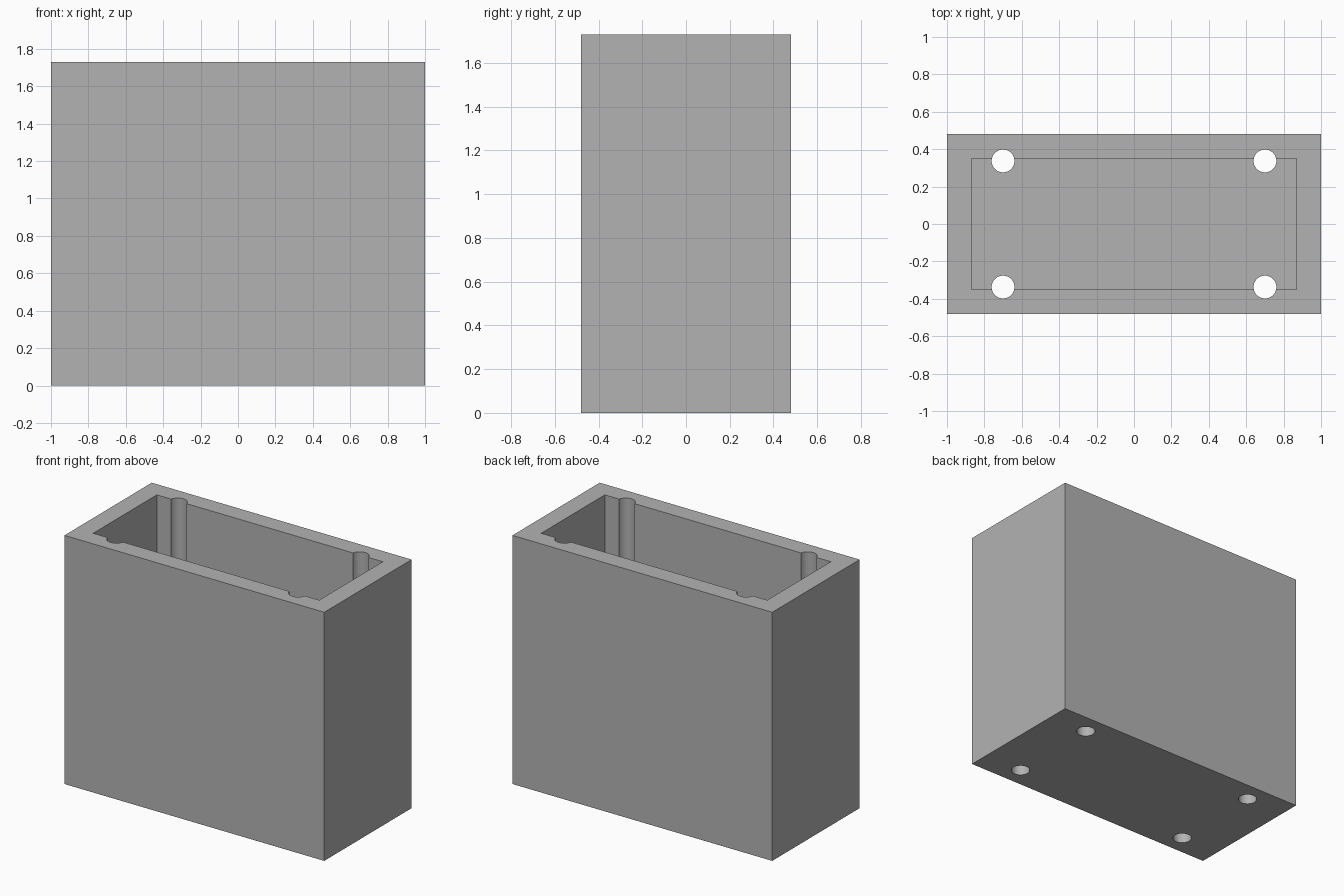
import bpy
from mathutils import Vector

cube = bpy.data.objects.get("Cube")
if cube:
    bpy.data.objects.remove(cube, do_unlink=True)

WIDTH, DEPTH, HEIGHT = 2.0, 0.96, 1.73
WALL = 0.13
HOLE_X, HOLE_Y, HOLE_R = 0.70, 0.337, 0.061

grey = bpy.data.materials.new("plain_grey")
grey.use_nodes = True
colour = (0.45, 0.45, 0.45, 1)
grey.diffuse_color = colour
grey.node_tree.nodes["Principled BSDF"].inputs["Base Color"].default_value = colour


def box(name, size, z_bottom):
    bpy.ops.mesh.primitive_cube_add(size=1, location=(0, 0, z_bottom + size[2] / 2))
    ob = bpy.context.object
    ob.name = name
    ob.scale = Vector(size)
    bpy.ops.object.transform_apply(location=True, rotation=False, scale=True)
    ob.data.materials.append(grey)
    return ob


def cut(target, cutter):
    cutter.hide_render = True
    mod = target.modifiers.new("cut", "BOOLEAN")
    mod.operation = "DIFFERENCE"
    mod.solver = "EXACT"
    mod.object = cutter
    bpy.context.view_layer.objects.active = target
    bpy.ops.object.modifier_apply(modifier=mod.name)
    bpy.data.objects.remove(cutter, do_unlink=True)


# Open-topped box with a solid floor
housing = box("housing", (WIDTH, DEPTH, HEIGHT), 0)
cut(housing, box("cavity_cutter", (WIDTH - 2 * WALL, DEPTH - 2 * WALL, HEIGHT), WALL))

# Corner bolt holes: through the floor and grooved into the long walls
for sx in (-1, 1):
    for sy in (-1, 1):
        bpy.ops.mesh.primitive_cylinder_add(
            vertices=48, radius=HOLE_R, depth=HEIGHT * 2,
            location=(sx * HOLE_X, sy * HOLE_Y, HEIGHT / 2))
        hole = bpy.context.object
        hole.name = "bolt_hole_cutter"
        hole.data.materials.append(grey)
        cut(housing, hole)

# Smooth the round grooves, keep the box edges crisp
bpy.ops.object.select_all(action="DESELECT")
housing.select_set(True)
bpy.context.view_layer.objects.active = housing
bpy.ops.object.shade_smooth_by_angle()
